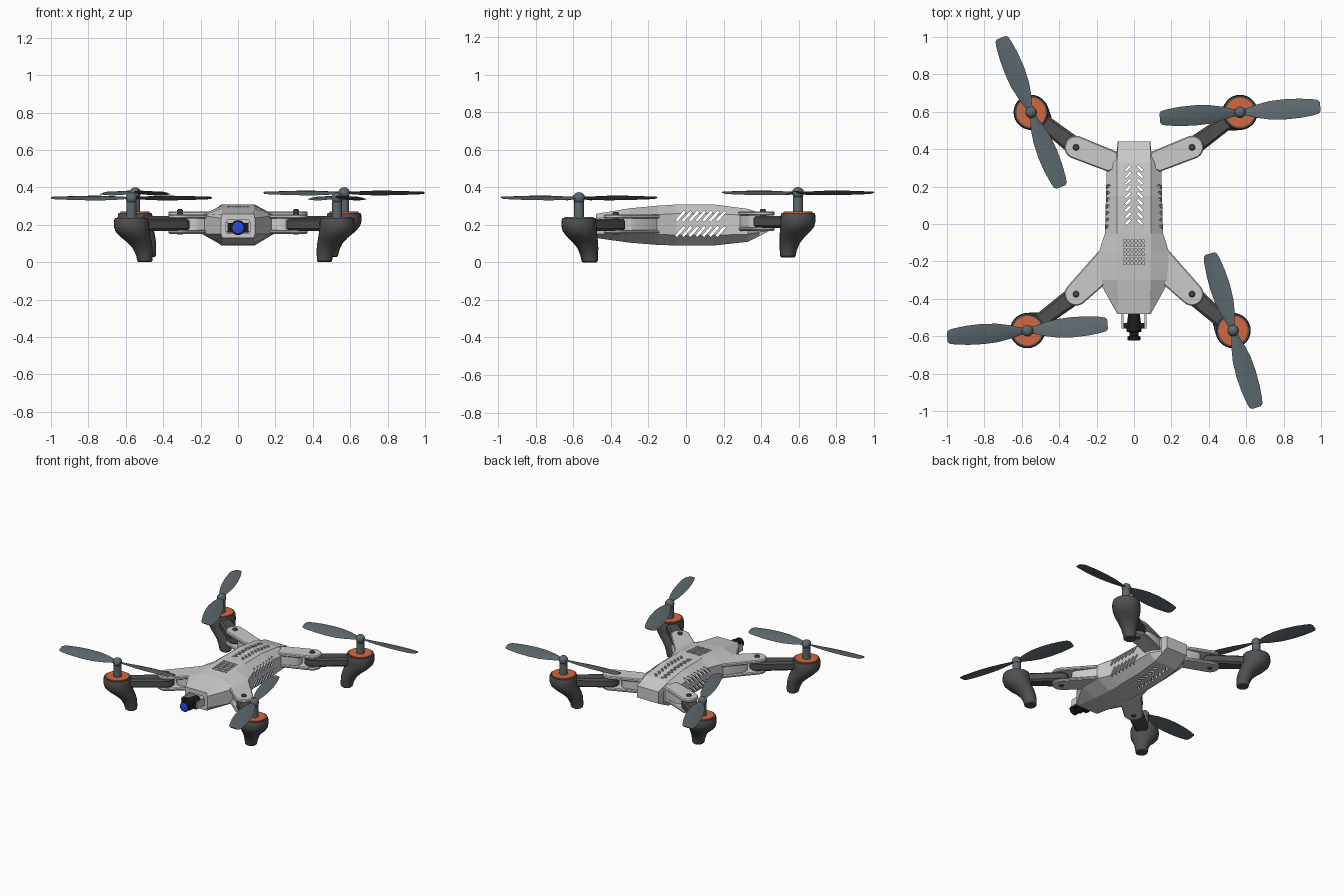
import bpy, bmesh
from math import sin, cos, pi, radians
from mathutils import Vector, Matrix
from mathutils.geometry import convex_hull_2d

if "Cube" in bpy.data.objects:
    bpy.data.objects.remove(bpy.data.objects["Cube"])


def material(name, rgb):
    m = bpy.data.materials.new(name)
    m.diffuse_color = (*rgb, 1)
    m.use_nodes = True
    m.node_tree.nodes["Principled BSDF"].inputs["Base Color"].default_value = m.diffuse_color
    return m


DARK = material("dark_plastic", (0.08, 0.08, 0.08))
BLADE = material("blade_grey", (0.11, 0.14, 0.155))
ORANGE = material("orange", (0.65, 0.14, 0.05))
BLACK = material("black", (0.012, 0.012, 0.012))
BLUE = material("lens_blue", (0.02, 0.07, 0.75))


def finish(name, bm, mat=None, smooth=None):
    bmesh.ops.recalc_face_normals(bm, faces=bm.faces)
    me = bpy.data.meshes.new(name)
    bm.to_mesh(me)
    bm.free()
    ob = bpy.data.objects.new(name, me)
    bpy.context.collection.objects.link(ob)
    if mat:
        me.materials.append(mat)
    if smooth:
        me.shade_smooth()
        me.set_sharp_from_angle(angle=radians(smooth))
    return ob


def loft(name, rings, mat=None, smooth=None):
    bm = bmesh.new()
    vs = [[bm.verts.new(p) for p in ring] for ring in rings]
    n = len(vs[0])
    for a, b in zip(vs, vs[1:]):
        for i in range(n):
            bm.faces.new((a[i], a[(i + 1) % n], b[(i + 1) % n], b[i]))
    bm.faces.new(vs[0])
    bm.faces.new(vs[-1])
    return finish(name, bm, mat, smooth)


def circle(x, y, r, n=24):
    return [Vector((x + r * cos(2 * pi * i / n), y + r * sin(2 * pi * i / n))) for i in range(n)]


def turned(name, x, y, profile, mat, smooth=35, d=Vector((0, 0)), n=28):
    # stack of circles (z, radius, offset along d)
    return loft(name, [[(p.x, p.y, z) for p in circle(x + d.x * o, y + d.y * o, r, n)]
                       for z, r, o in profile], mat, smooth)


def hull_prism(name, pts, z0, z1, mat=None, bevel=0.006):
    pts = [pts[i] for i in convex_hull_2d(pts)]
    ob = loft(name, [[(p.x, p.y, z) for p in pts] for z in (z0, z1)], mat, 30)
    mod = ob.modifiers.new("edge", 'BEVEL')
    mod.width, mod.segments, mod.limit_method = bevel, 1, 'ANGLE'
    mod.angle_limit = radians(50)
    return ob


def add_box(bm, c, size, rot=Matrix()):
    bmesh.ops.create_cube(bm, size=1, matrix=Matrix.Translation(c) @ rot @ Matrix.Diagonal((*size, 1)))


def box(name, c, size, mat=None):
    bm = bmesh.new()
    add_box(bm, c, size)
    return finish(name, bm, mat)


# Body: hollow octagonal shell (y, top half width, side half width, four heights)
sections = [
    (-0.48, .085, .09, .258, .235, .150, .130),
    (-0.30, .088, .19, .288, .250, .150, .105),
    (-0.15, .09, .188, .302, .255, .150, .093),
    (-0.05, .09, .155, .308, .260, .145, .090),
    (0.15, .09, .15, .308, .260, .145, .090),
    (0.33, .09, .145, .285, .250, .150, .110),
    (0.39, .088, .092, .265, .240, .160, .140),
    (0.44, .085, .087, .250, .235, .175, .165)]
rings = []
for y, t, w, z3, z2, z1, z0 in sections:
    right = [(t, y, z0), (w, y, z1), (w, y, z2), (t, y, z3)]
    rings.append(right + [(-x, yy, z) for x, yy, z in reversed(right)])
body = loft("body_shell", rings)
wall = body.modifiers.new("wall", 'SOLIDIFY')
wall.thickness, wall.offset = 0.012, -1

# Cutter: vents, round holes and the camera opening
bm = bmesh.new()
for s in (-1, 1):
    for i in range(9):
        for z in (0.325, 0.065):
            add_box(bm, (s * .032, .01 + i * .036, z), (.038, .013, .13), Matrix.Rotation(-s * pi / 4, 4, 'Z'))
    for i in range(7):
        for z in (0.165, 0.246):
            add_box(bm, (s * .2, -.03 + i * .036, z), (.21, .068, .014), Matrix.Rotation(radians(48), 4, 'X'))
for i in range(6):
    for j in range(6):
        bmesh.ops.create_cone(bm, cap_ends=True, segments=8, radius1=.0075, radius2=.0075, depth=.1,
                              matrix=Matrix.Translation((-.05 + i * .02, -.21 + j * .024, .31)))
add_box(bm, (0, -.48, .19), (.12, .1, .07))
cutter = finish("vent_cutter", bm)
cutter.hide_render = True
cutter.display_type = 'WIRE'
cut = body.modifiers.new("vents", 'BOOLEAN')
cut.operation, cut.object, cut.solver = 'DIFFERENCE', cutter, 'EXACT'

# Camera on two prongs
for s in (-1, 1):
    box("camera_prong", (s * .062, -.49, .19), (.01, .14, .05))
box("camera_block", (0, -.545, .185), (.114, .03, .05), BLACK)


def camera_part(name, spec, mat):
    return loft(name, [[(p.x, y, p.y) for p in circle(0, .185, r)] for y, r in spec], mat, 35)


camera_part("camera_barrel", [(-.47, .03), (-.555, .04), (-.575, .04), (-.58, .024),
                              (-.597, .024), (-.602, .034), (-.619, .034)], BLACK)
camera_part("camera_lens", [(-.615, .031), (-.621, .031), (-.624, .018)], BLUE)


def propeller(name, x, y, z, angle):
    # Two pitched blades: (distance, leading half chord, trailing half chord)
    spec = [(.0, .016, .016), (.04, .022, .022), (.09, .038, .036), (.16, .052, .05), (.24, .057, .054),
            (.32, .054, .051), (.39, .045, .043), (.42, .038, .036), (.43, .026, .024)]
    for k in range(2):
        a = angle + k * pi
        rot = Matrix.Translation((x, y, z)) @ Matrix.Rotation(a, 4, 'Z')
        rr = []
        for d, l, t in spec:
            p = radians(17 - 18 * d)
            flat = [(-l, 0), (-l * .4, .005), (t * .4, .004), (t, 0), (t * .4, -.002), (-l * .4, -.001)]
            rr.append([rot @ Vector((d, c * cos(p) + h * sin(p), -c * sin(p) + h * cos(p))) for c, h in flat])
        loft(name + "_blade", rr, BLADE, 40)


# Arms: pivot, motor centre, lift, propeller angle, bracket root
arms = [
    ("front_left", (-.31, -.375), (-.57, -.57), 0, 4.7, [(-.185, -.14), (-.175, -.31), (-.13, -.1), (-.13, -.30)]),
    ("front_right", (.31, -.375), (.53, -.57), 0, 107, [(.185, -.14), (.175, -.31), (.13, -.1), (.13, -.30)]),
    ("rear_left", (-.31, .41), (-.55, .597), .027, 112, [(-.09, .385), (-.14, .28), (-.08, .30)]),
    ("rear_right", (.31, .41), (.567, .597), .027, 4.2, [(.09, .385), (.14, .28), (.08, .30)])]
for name, piv, mot, h, ang, root in arms:
    piv, mot = Vector(piv), Vector(mot)
    root = [Vector(p) for p in root]
    d = (piv - mot).normalized()
    x, y = mot

    # Light bracket: two plates, a filler near the body and a pivot pin
    b = h * .6
    tip = circle(*piv, .062)
    hull_prism(name + "_bracket_top", root + tip, .233 + b, .256 + b)
    hull_prism(name + "_bracket_bottom", root + tip, .152 + b, .172 + b)
    mid = sum(root, Vector((0, 0))) / len(root)
    web = mid.lerp(piv, .5)
    hull_prism(name + "_bracket_web", [p.lerp(mid, .08) for p in root] + circle(*web, .045, 12), .165 + b, .24 + b)
    turned(name + "_pivot_pin", *piv, [(.148 + b, .017, 0), (.262 + b, .017, 0), (.268 + b, .011, 0)], DARK, n=16)

    # Dark swinging arm
    hull_prism(name + "_arm", circle(*piv, .05) + circle(*(mot + d * .05), .04), .168 + b, .232 + b, DARK, .012)

    # Motor pod flowing into the landing foot
    turned(name + "_pod", x, y, [(h + z, r, o) for z, r, o in (
        (.0, .033, .09), (.006, .040, .09), (.035, .044, .087), (.075, .053, .075), (.105, .065, .055),
        (.135, .080, .028), (.165, .091, .007), (.195, .094, 0), (.225, .092, 0), (.237, .088, 0),
        (.237, .078, 0), (.226, .076, 0))], DARK, 35, d)

    # Orange motor crown: ring, inner ring and spokes
    bm = bmesh.new()
    for i in range(14):
        a = 2 * pi * i / 14
        add_box(bm, (x + .055 * cos(a), y + .055 * sin(a), .233 + h), (.042, .012, .014), Matrix.Rotation(a, 4, 'Z'))
    finish(name + "_crown_spokes", bm, ORANGE)
    for r0, r1 in ((.068, .078), (.024, .044)):
        turned(name + "_crown_ring", x, y, [(.225 + h, r0, 0), (.225 + h, r1, 0), (.243 + h, r1, 0),
                                            (.243 + h, r0, 0)], ORANGE)

    # Motor shaft, domed hub and propeller
    turned(name + "_shaft", x, y, [(.22 + h, .027, 0), (.322 + h, .027, 0), (.328 + h, .02, 0)], BLADE)
    turned(name + "_hub", x, y, [(.343 + h + .031 * sin(t), max(.001, .031 * cos(t)), 0)
                                 for t in [radians(-75 + 15 * i) for i in range(12)]], BLADE, 50, n=20)
    propeller(name + "_propeller", x, y, .343 + h, radians(ang))
